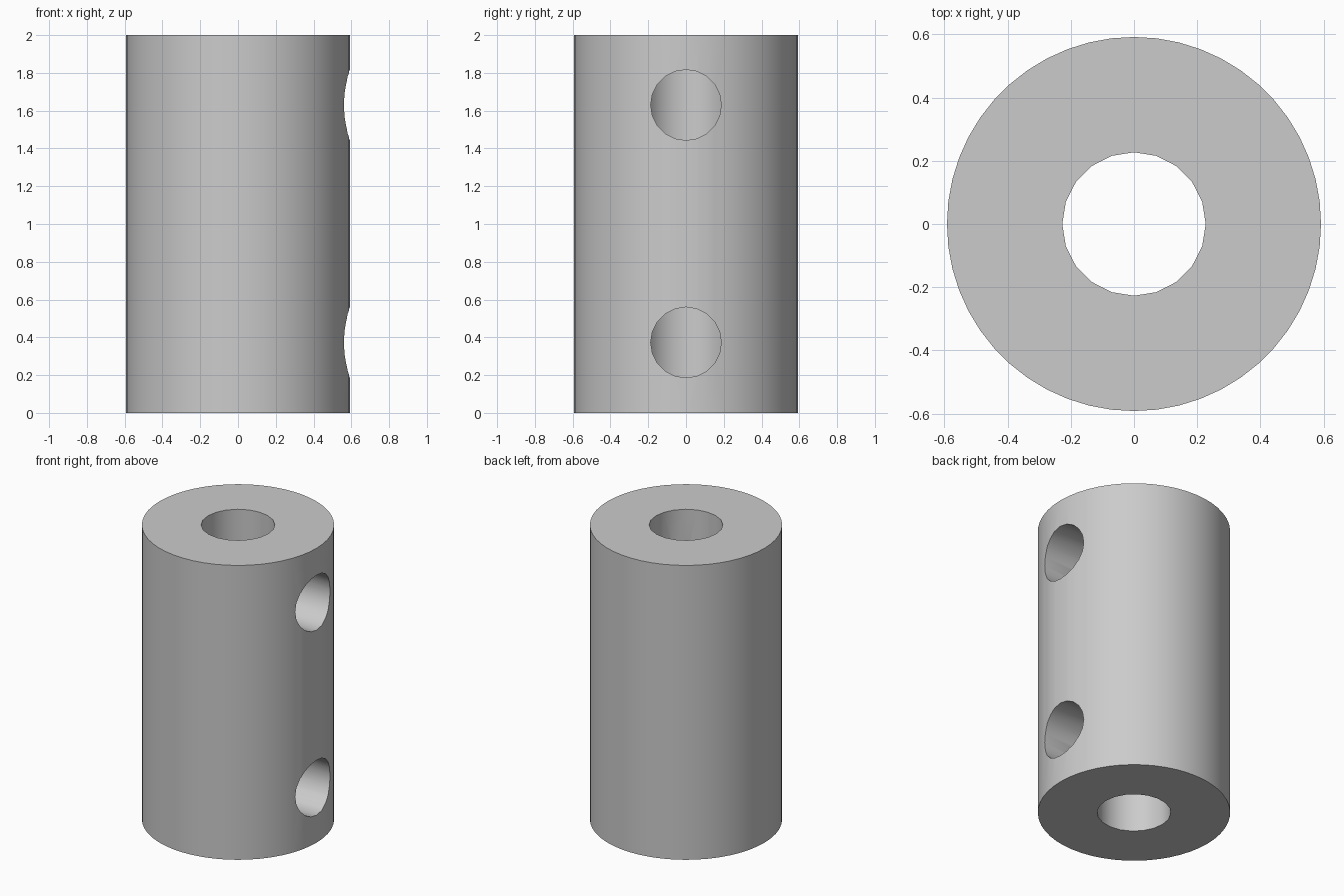
import bpy
import math

default = bpy.data.objects.get("Cube")
if default:
    bpy.data.objects.remove(default, do_unlink=True)

HEIGHT, OUTER, BORE, HOLE = 2.0, 0.592, 0.227, 0.187

grey = bpy.data.materials.new("light grey metal")
grey.use_nodes = True
colour = (0.6, 0.6, 0.6, 1)
grey.diffuse_color = colour
grey.node_tree.nodes["Principled BSDF"].inputs["Base Color"].default_value = colour


def cylinder(name, radius, depth, sides, location, rotation=(0, 0, 0)):
    bpy.ops.mesh.primitive_cylinder_add(vertices=sides, radius=radius, depth=depth,
                                        location=location, rotation=rotation)
    obj = bpy.context.object
    obj.name = name
    obj.data.materials.append(grey)
    return obj


# Solid sleeve
sleeve = cylinder("coupling_sleeve", OUTER, HEIGHT, 52, (0, 0, HEIGHT / 2))

# Shaft bore, and two screw holes through the right-hand wall into the bore
cutters = [cylinder("bore_cutter", BORE, HEIGHT + 0.2, 20, (0, 0, HEIGHT / 2))]
for name, z in (("lower", 0.373), ("upper", 1.63)):
    cutters.append(cylinder(name + "_hole_cutter", HOLE, 0.8, 20, (0.4, 0, z),
                            (0, math.pi / 2, 0)))

for cutter in cutters:
    cut = sleeve.modifiers.new(cutter.name, "BOOLEAN")
    cut.operation = "DIFFERENCE"
    cut.solver = "EXACT"
    cut.object = cutter
    bpy.context.view_layer.objects.active = sleeve
    bpy.ops.object.modifier_apply(modifier=cut.name)
    bpy.data.objects.remove(cutter, do_unlink=True)

# Smooth walls with crisp rims
bpy.ops.object.select_all(action="DESELECT")
sleeve.select_set(True)
bpy.context.view_layer.objects.active = sleeve
bpy.ops.object.shade_smooth_by_angle(angle=math.radians(30))
